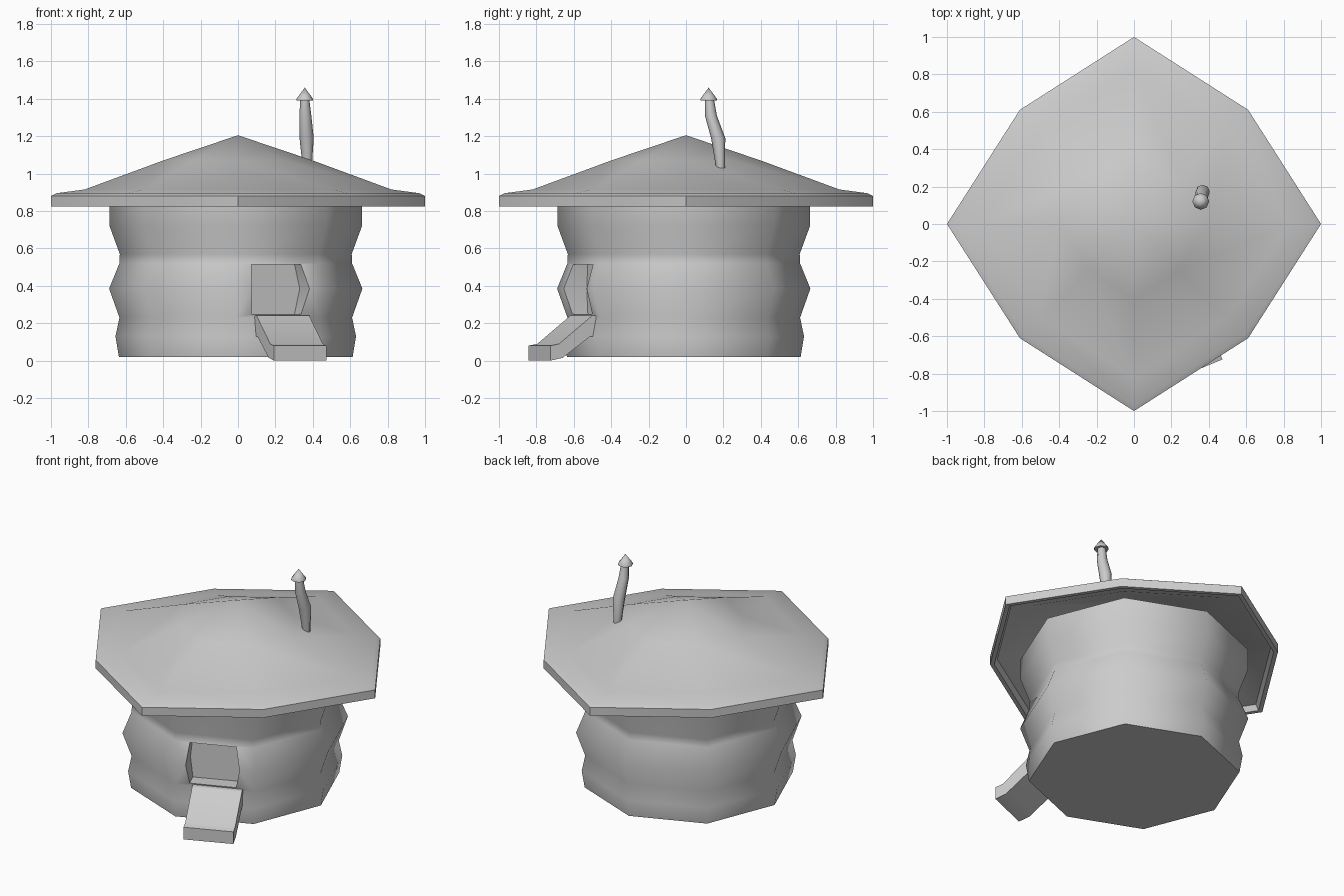
import bpy, bmesh, math
from mathutils import Vector

if "Cube" in bpy.data.objects:
    bpy.data.objects.remove(bpy.data.objects["Cube"])


def finish(bm, name, angle=50):
    bmesh.ops.recalc_face_normals(bm, faces=bm.faces)
    me = bpy.data.meshes.new(name)
    bm.to_mesh(me)
    bm.free()
    ob = bpy.data.objects.new(name, me)
    bpy.context.collection.objects.link(ob)
    smooth(ob, angle)
    return ob


def smooth(ob, angle):
    bpy.ops.object.select_all(action='DESELECT')
    ob.select_set(True)
    bpy.context.view_layer.objects.active = ob
    bpy.ops.object.shade_smooth_by_angle(angle=math.radians(angle))


def loft(name, rings, sides=8, diag=1.0, angle=50):
    """Skin rings of (x, y, z, radius); radius 0 makes a point."""
    bm = bmesh.new()
    loops = []
    for x, y, z, r in rings:
        if r == 0:
            loops.append([bm.verts.new((x, y, z))] * sides)
            continue
        loop = []
        for i in range(sides):
            a = 2 * math.pi * i / sides
            s = r * (diag if i % 2 else 1)
            loop.append(bm.verts.new((x + s * math.cos(a), y + s * math.sin(a), z)))
        loops.append(loop)
    for lo, hi in zip(loops, loops[1:]):
        for i in range(sides):
            j = (i + 1) % sides
            quad = list(dict.fromkeys((lo[i], lo[j], hi[j], hi[i])))
            bm.faces.new(quad)
    for end in (loops[0], loops[-1]):
        if len(set(end)) == sides:
            bm.faces.new(end)
    return finish(bm, name, angle)


# Door direction: the octagon side just right of the front
OUT = Vector((math.cos(math.radians(-67.5)), math.sin(math.radians(-67.5)), 0))
SIDE = Vector((-OUT.y, OUT.x, 0))
UP = Vector((0, 0, 1))


def prism(name, a, b):
    """Join two matching outlines of (out, side, up) points."""
    bm = bmesh.new()
    la, lb = [[bm.verts.new(OUT * r + SIDE * t + UP * z) for r, t, z in o] for o in (a, b)]
    bm.faces.new(la)
    bm.faces.new(lb)
    for i in range(len(la)):
        j = (i + 1) % len(la)
        bm.faces.new((la[i], la[j], lb[j], lb[i]))
    return finish(bm, name, 30)


# Ribbed octagonal wall
profile = [(.02, .625), (.13, .643), (.23, .622), (.385, .677), (.52, .622),
           (.57, .62), (.72, .675), (.86, .676)]
wall = loft("wall", [(-.012, -.012, z, r) for z, r in profile], diag=1.01)

# Six-sided doorway recessed in the wall
door = [(-.165, .25), (.12, .25), (.15, .385), (.12, .515), (-.165, .515), (-.18, .385)]
cutter = prism("doorway_cutter", [(.5, t, z) for t, z in door], [(.8, t, z) for t, z in door])
cutter.hide_render = True
mod = wall.modifiers.new("doorway", 'BOOLEAN')
mod.operation = 'DIFFERENCE'
mod.solver = 'EXACT'
mod.object = cutter
bpy.context.view_layer.objects.active = wall
bpy.ops.object.modifier_apply(modifier=mod.name)
bpy.data.objects.remove(cutter)
smooth(wall, 50)

# Entrance ramp
ramp = [(.5, .25), (.61, .24), (.8, .09), (.85, .08), (.85, .0), (.78, .015), (.62, .13), (.5, .13)]
prism("ramp", [(r, -.145, z) for r, z in ramp], [(r, .16, z) for r, z in ramp])

# Hollow eight-sided roof with a short vertical rim
roof = [(0, 1.205), (.4, 1.07), (.82, .915), (.97, .895), (1, .88), (1, .825),
        (.97, .825), (.95, .86), (.8, .89), (.4, 1.04), (0, 1.17)]
loft("roof", [(0, 0, z, r) for r, z in roof], diag=.863)

# Crooked chimney and its pointed cap
loft("chimney", [(.37, .185, 1.03, .024), (.367, .172, 1.19, .038),
                 (.36, .133, 1.31, .032), (.357, .125, 1.40, .024)])
loft("chimney_cap", [(.357, .121, 1.39, .045), (.357, .121, 1.40, .044),
                     (.357, .121, 1.46, 0)], angle=60)
